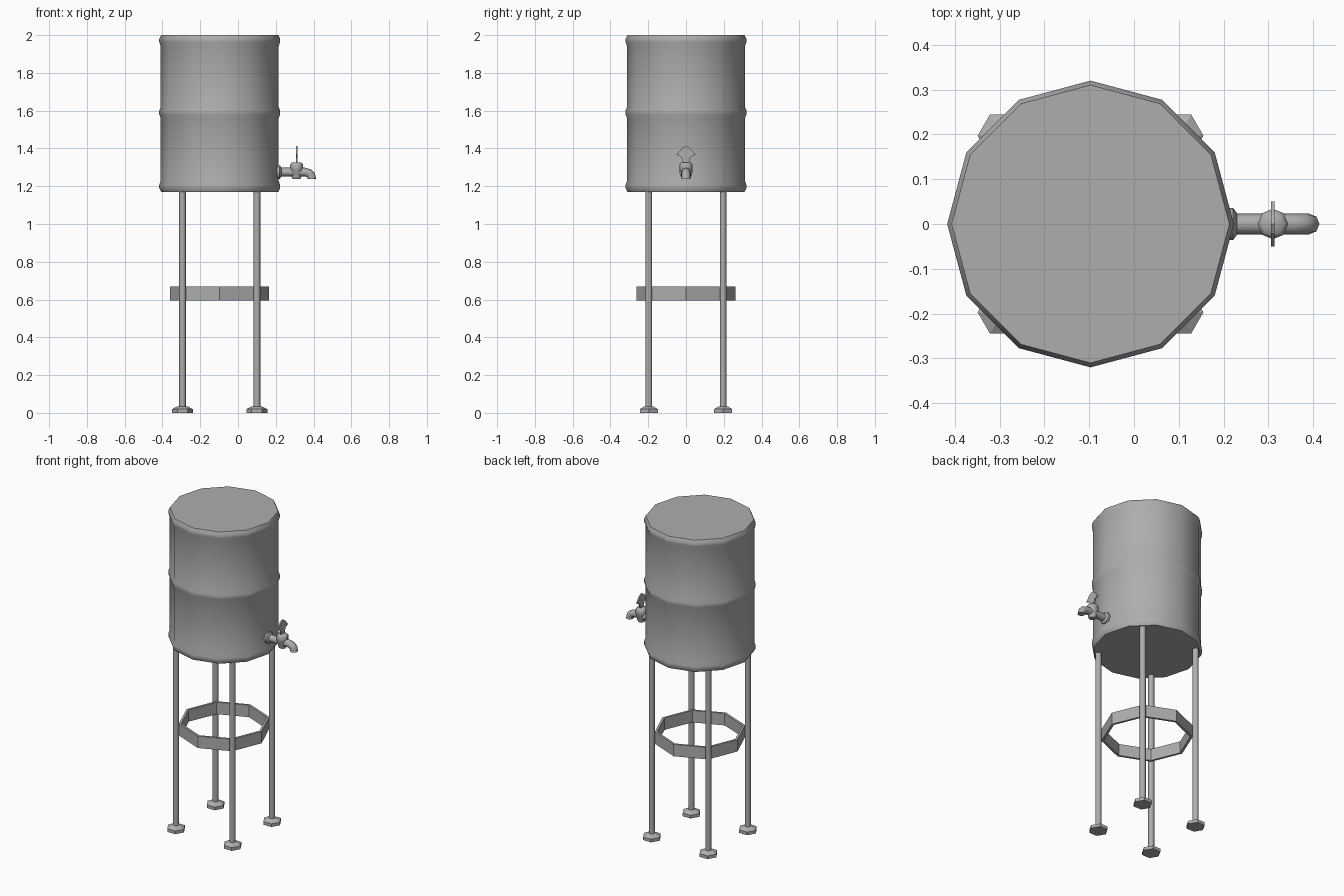
import bpy, bmesh, math
from mathutils import Vector

if "Cube" in bpy.data.objects:
    bpy.data.objects.remove(bpy.data.objects["Cube"], do_unlink=True)

CX = -0.097          # centre line of the tank and stand
LEG = 0.197          # leg offset from the centre line
TAP_X, TAP_Z = 0.31, 1.275

grey = bpy.data.materials.new("grey metal")
grey.use_nodes = True
colour = (0.42, 0.42, 0.42, 1)
grey.diffuse_color = colour
grey.node_tree.nodes["Principled BSDF"].inputs["Base Color"].default_value = colour


def finish(name, bm, angle):
    bmesh.ops.recalc_face_normals(bm, faces=bm.faces)
    mesh = bpy.data.meshes.new(name)
    bm.to_mesh(mesh)
    bm.free()
    mesh.materials.append(grey)
    ob = bpy.data.objects.new(name, mesh)
    bpy.context.collection.objects.link(ob)
    bpy.ops.object.select_all(action="DESELECT")
    ob.select_set(True)
    bpy.context.view_layer.objects.active = ob
    if angle:
        bpy.ops.object.shade_smooth_by_angle(angle=math.radians(angle))
    return ob


def skin(name, rings, angle, closed=False):
    """Joins rings of points; caps the ends unless the loop is closed."""
    bm = bmesh.new()
    loops = [[bm.verts.new(p) for p in ring] for ring in rings]
    n = len(loops[0])
    pairs = list(zip(loops, loops[1:]))
    if closed:
        pairs.append((loops[-1], loops[0]))
    else:
        bm.faces.new(loops[0])
        bm.faces.new(loops[-1])
    for a, b in pairs:
        for i in range(n):
            j = (i + 1) % n
            bm.faces.new((a[i], a[j], b[j], b[i]))
    return finish(name, bm, angle)


def lathe(name, x, y, profile, sides, angle=0, closed=False):
    """Turns (radius, height) pairs about an upright axis."""
    turn = [math.tau * i / sides for i in range(sides)]
    rings = [[(x + r * math.cos(t), y + r * math.sin(t), z) for t in turn]
             for r, z in profile]
    return skin(name, rings, angle, closed)


def pipe(name, path, sides, angle):
    """Sweeps a round section along (x, z, radius, tilt) stations at y = 0."""
    rings = []
    for x, z, r, tilt in path:
        up = Vector((math.sin(math.radians(tilt)), 0, math.cos(math.radians(tilt))))
        side = Vector((0, 1, 0))
        rings.append([Vector((x, 0, z)) + r * (math.cos(t) * up + math.sin(t) * side)
                      for t in (math.tau * i / sides for i in range(sides))])
    return skin(name, rings, angle)


# Tank with rolled beads at the rims and middle
lathe("tank", CX, 0, [
    (0.31, 1.17), (0.32, 1.19), (0.32, 1.205), (0.312, 1.23),
    (0.312, 1.56), (0.32, 1.58), (0.32, 1.6), (0.312, 1.62),
    (0.312, 1.94), (0.32, 1.965), (0.32, 1.98), (0.31, 2.0)], 12, 40)

# Four legs with hexagonal feet
for side, sx in (("left", 1), ("right", -1)):
    for end, sy in (("front", -1), ("back", 1)):
        x, y = CX + sx * LEG, sy * LEG
        lathe(f"{end}_{side}_leg", x, y, [(0.018, 0.02), (0.018, 1.18)], 8, 50)
        lathe(f"{end}_{side}_foot", x, y,
              [(0.055, 0), (0.055, 0.02), (0.026, 0.035)], 6)

# Bracing band inside the legs
lathe("brace_band", CX, 0, [(0.262, 0.595), (0.262, 0.67),
                            (0.247, 0.67), (0.247, 0.595)], 8, 0, True)

# Tap: wall flange, bent spout, valve body and handle
pipe("tap_flange", [(0.2, TAP_Z, 0.036, 0), (0.221, TAP_Z, 0.036, 0),
                    (0.23, TAP_Z, 0.024, 0)], 8, 50)
pipe("tap_spout", [(0.21, TAP_Z, 0.023, 0), (0.355, TAP_Z, 0.023, 0),
                   (0.375, 1.269, 0.023, 32), (0.387, 1.257, 0.023, 62),
                   (0.391, 1.237, 0.023, 90)], 8, 50)
lathe("tap_valve", TAP_X, 0, [(0.02, 1.238), (0.026, 1.25), (0.026, 1.272),
                              (0.034, 1.285), (0.034, 1.315), (0.024, 1.326)], 8, 50)
handle = [(-0.015, 1.32), (0.015, 1.32), (0.024, 1.355), (0.05, 1.367),
          (0.02, 1.403), (0, 1.414), (-0.02, 1.403), (-0.05, 1.367), (-0.024, 1.355)]
skin("tap_handle", [[(TAP_X + d, y, z) for y, z in handle]
                    for d in (-0.004, 0.004)], 0)
